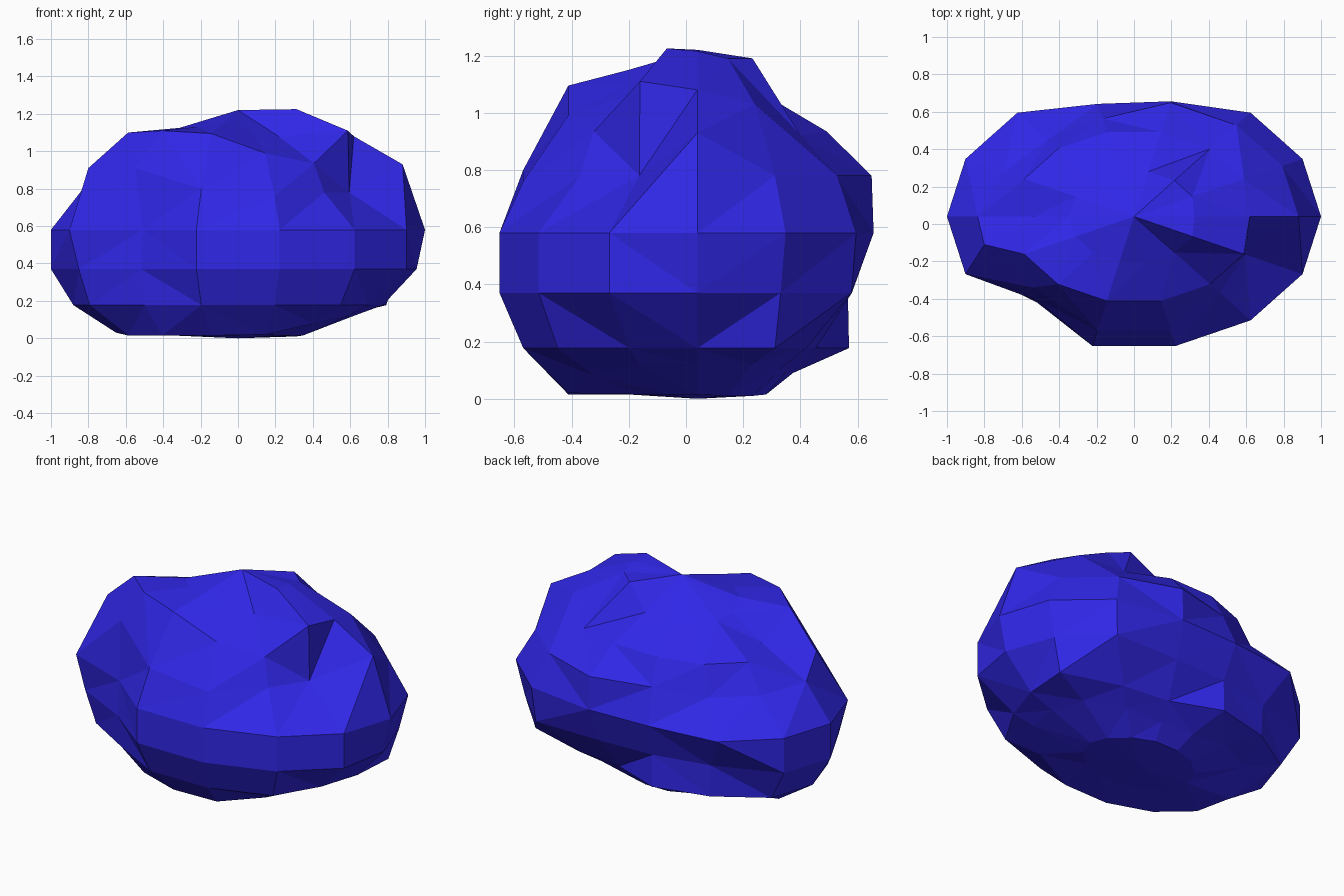
import bpy, bmesh, math

if "Cube" in bpy.data.objects:
    bpy.data.objects.remove(bpy.data.objects["Cube"])

SEG = 14
CY = 0.04          # the boulder's axis sits slightly behind the middle
DEPTH = 0.71       # depth / width of each ring


def ring(bm, radius, z, pull=None):
    """One 14-sided ring; z is a number or 14 heights, pull dents single corners."""
    verts = []
    for k in range(SEG):
        a = 2 * math.pi * k / SEG
        r = radius * (pull or {}).get(k, 1.0)
        h = z[k] if isinstance(z, list) else z
        verts.append(bm.verts.new((r * math.cos(a), CY + DEPTH * r * math.sin(a), h)))
    return verts


bm = bmesh.new()
rings = [
    # underside, chipped on the right and back
    ring(bm, 0.347, [.015, .01, .01, .015, .015, .02, .02, .015, .015, .015, .015, .015, .015, .015]),
    ring(bm, 0.652, [.12, .12, .11, .10, .09, .12, .12, .03, .015, .015, .015, .02, .08, .12],
         {0: .95, 1: .95, 2: .82, 3: .70, 4: .74, 5: .88}),
    ring(bm, 0.88, 0.177, {0: .88, 2: .78, 3: .68, 4: .87, 5: .92, 9: .91, 13: .88}),
    # waist, with a broad flat chip at front left and a flattened back
    ring(bm, 1.0, 0.37, {0: .955, 1: .945, 2: .97, 3: .78, 4: .76, 5: .82, 8: .945, 9: .83}),
    ring(bm, 1.0, 0.58, {3: .89, 4: .87, 9: .815}),
    # uneven upper lumps with a ledge at front right
    ring(bm, 0.88, [.93, .78, .78, .78, .78, .75, .76, .79, .91, .90, .80, .76, .78, .78],
         {4: .86, 5: .84, 6: .88, 7: .95, 12: .84, 13: .75}),
    ring(bm, 0.652, [1.08, 1.03, .92, .935, .93, .92, .92, .95, 1.10, 1.11, 1.095, .99, .935, 1.11],
         {0: .95, 7: .82}),
    ring(bm, 0.347, [1.215, 1.19, 1.19, 1.06, 1.05, 1.05, 1.06, 1.08, 1.125, 1.13, 1.15, 1.10, 1.08, 1.225],
         {0: .93}),
]
# corners at the top of the front-left chip
rings[5][8].co = (-.80, -.11, .91)
rings[5][9].co = (-.55, -.34, .91)
bottom = bm.verts.new((0, CY, 0.0))
top = bm.verts.new((0, CY, 1.22))

# skin between rings and caps
for lo, hi in zip(rings, rings[1:]):
    for k in range(SEG):
        n = (k + 1) % SEG
        bm.faces.new((lo[k], lo[n], hi[n], hi[k]))
for k in range(SEG):
    n = (k + 1) % SEG
    bm.faces.new((bottom, rings[0][n], rings[0][k]))
    bm.faces.new((top, rings[-1][k], rings[-1][n]))
bmesh.ops.triangulate(bm, faces=bm.faces[:])
bmesh.ops.recalc_face_normals(bm, faces=bm.faces[:])

mesh = bpy.data.meshes.new("boulder")
bm.to_mesh(mesh)
bm.free()
boulder = bpy.data.objects.new("boulder", mesh)
bpy.context.collection.objects.link(boulder)

# blue stone
mat = bpy.data.materials.new("blue_stone")
mat.diffuse_color = (0.03, 0.02, 0.80, 1)
mat.use_nodes = True
mat.node_tree.nodes["Principled BSDF"].inputs["Base Color"].default_value = mat.diffuse_color
mesh.materials.append(mat)
